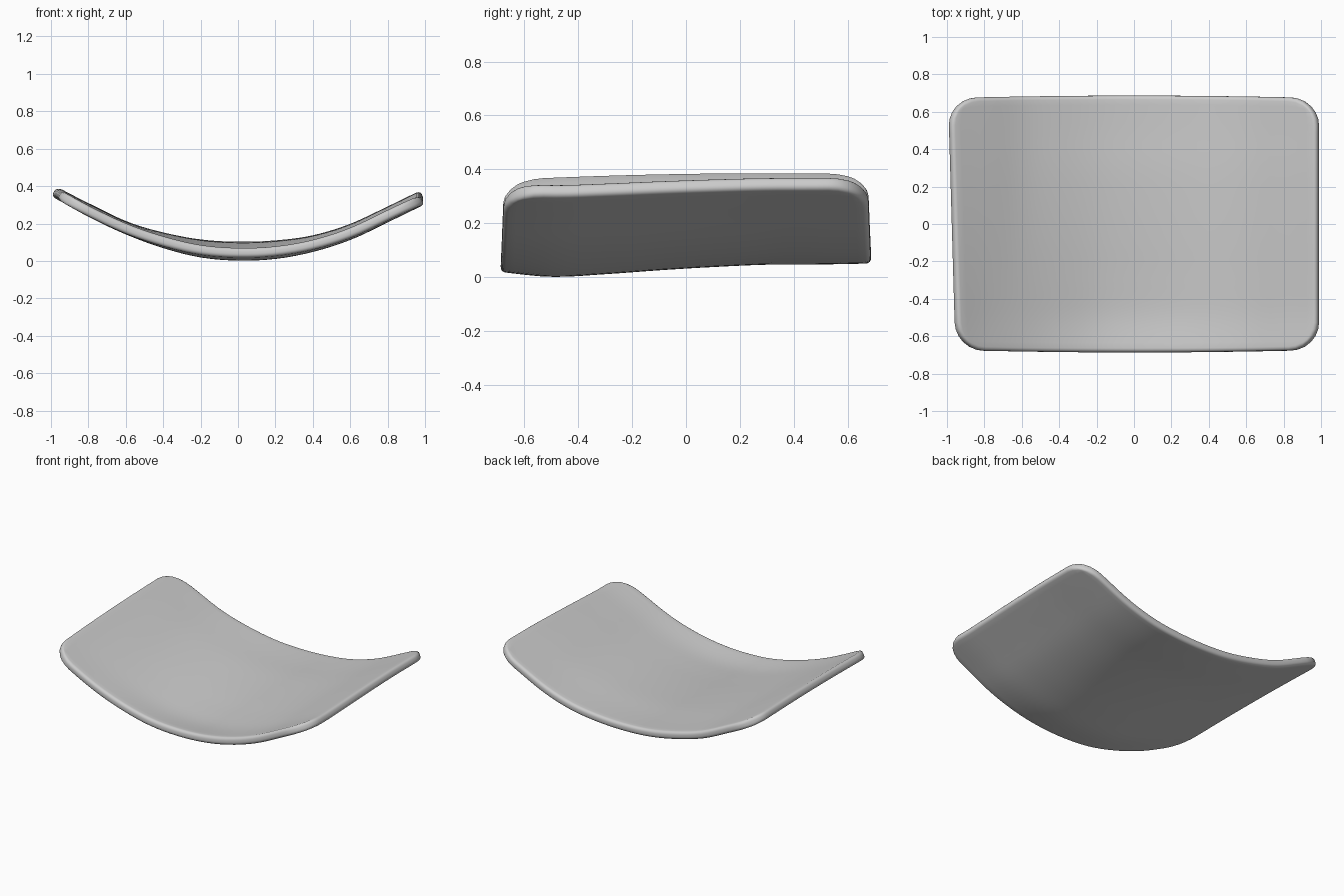
import bpy, bmesh, math

if "Cube" in bpy.data.objects:
    bpy.data.objects.remove(bpy.data.objects["Cube"])

HALF_X, HALF_Y, RADIUS, THICK = 0.985, 0.683, 0.15, 0.052
# mid-surface heights across the width (x = -1..1), near the front and at the back
FRONT = [.375, .262, .168, .095, .045, .028, .037, .075, .140, .235, .332]
BACK = [.370, .275, .183, .125, .088, .076, .083, .110, .170, .262, .360]
# blend from front to back heights along the depth (y = -0.7..0.7)
BLEND = [.40, 0, .20, .50, .75, .93, .95, 1.03]


def curve(table, t):
    """Smooth Catmull-Rom reading of a table, t in 0..1."""
    n = len(table) - 1
    f = max(0, min(n, t * n))
    i = min(int(f), n - 1)
    f -= i
    b, c = table[i], table[i + 1]
    a = table[i - 1] if i > 0 else 2 * b - c
    d = table[i + 2] if i + 2 <= n else 2 * c - b
    return b + 0.5 * f * (c - a + f * (2*a - 5*b + 4*c - d + f * (3*(b - c) + d - a)))


def round_corner(x, y):
    """Pull the square grid corners onto a circular arc."""
    u = (abs(x) - HALF_X + RADIUS) / RADIUS
    v = (abs(y) - HALF_Y + RADIUS) / RADIUS
    if u > 0 and v > 0:
        x = math.copysign(HALF_X - RADIUS + RADIUS * u * math.sqrt(1 - v*v/2), x)
        y = math.copysign(HALF_Y - RADIUS + RADIUS * v * math.sqrt(1 - u*u/2), y)
    return x, y


# curved panel sheet
bm = bmesh.new()
bmesh.ops.create_grid(bm, x_segments=40, y_segments=28, size=1)
for vert in bm.verts:
    x, y = round_corner(vert.co.x * HALF_X, vert.co.y * HALF_Y)
    if x < 0:                                   # left side leans inward to the front
        x *= 0.984 + 0.03 * y
    y *= 1.005 - 0.02 * x * x                   # long edges bow out slightly
    w = curve(BLEND, (y + 0.7) / 1.4)
    f, b = curve(FRONT, (x + 1) / 2), curve(BACK, (x + 1) / 2)
    bump = 0.012 * min(0, x) ** 2 * (1 - (y / 0.7) ** 2)
    vert.co = (x, y, f + (b - f) * w + bump)
mesh = bpy.data.meshes.new("curved_panel")
bm.to_mesh(mesh)
bm.free()
panel = bpy.data.objects.new("curved_panel", mesh)
bpy.context.collection.objects.link(panel)

# thickness and rounded rim
solid = panel.modifiers.new("thickness", 'SOLIDIFY')
solid.thickness, solid.offset = THICK, 0
bevel = panel.modifiers.new("round_rim", 'BEVEL')
bevel.width, bevel.segments = 0.02, 4
bevel.limit_method, bevel.angle_limit = 'ANGLE', math.radians(50)
bevel.use_clamp_overlap = False

bpy.context.view_layer.objects.active = panel
panel.select_set(True)
bpy.ops.object.shade_smooth_by_angle(angle=math.radians(40))
